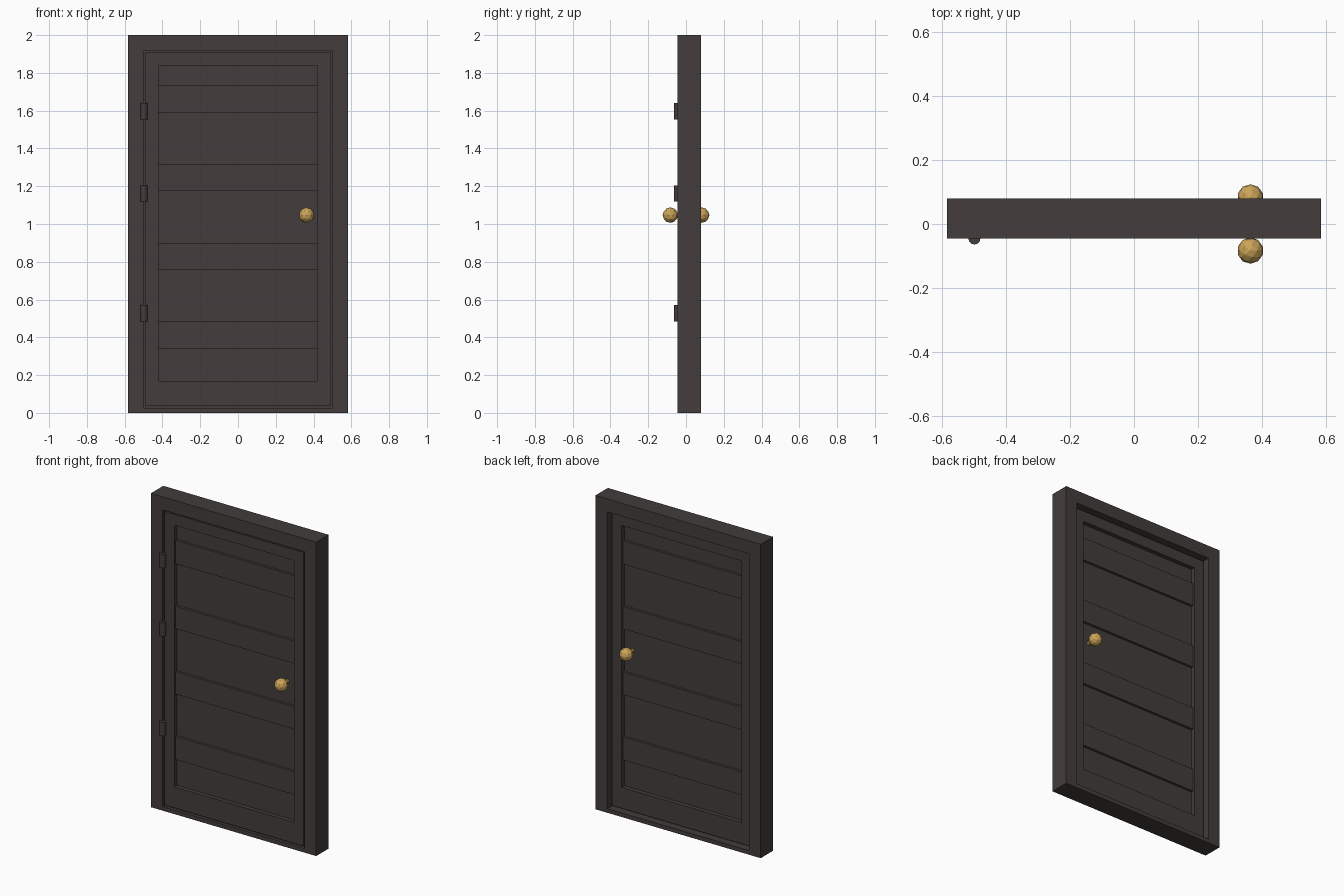
import bpy
import math

if "Cube" in bpy.data.objects:
    bpy.data.objects.remove(bpy.data.objects["Cube"])


def material(name, rgb):
    m = bpy.data.materials.new(name)
    m.diffuse_color = (*rgb, 1)
    m.use_nodes = True
    m.node_tree.nodes["Principled BSDF"].inputs["Base Color"].default_value = m.diffuse_color
    return m


DARK = material("dark brown", (0.056, 0.046, 0.045))
BRASS = material("brass", (0.60, 0.37, 0.10))


def mesh_object(name, verts, faces, mat):
    me = bpy.data.meshes.new(name)
    me.from_pydata(verts, [], faces)
    me.materials.append(mat)
    ob = bpy.data.objects.new(name, me)
    bpy.context.collection.objects.link(ob)
    return ob


def box(name, x0, x1, y0, y1, z0, z1, mat=DARK):
    v = [(x, y, z) for x in (x0, x1) for y in (y0, y1) for z in (z0, z1)]
    f = [(0, 1, 3, 2), (4, 6, 7, 5), (0, 4, 5, 1),
         (2, 3, 7, 6), (0, 2, 6, 4), (1, 5, 7, 3)]
    return mesh_object(name, v, f, mat)


def ring(name, outer, inner, y0, y1, mat=DARK):
    """Rectangular frame; outer and inner are (half width, z bottom, z top)."""
    v = []
    for y in (y0, y1):
        for w, a, b in (outer, inner):
            v += [(-w, y, a), (w, y, a), (w, y, b), (-w, y, b)]
    f = []
    for i in range(4):
        j = (i + 1) % 4
        f += [(i, j, 4 + j, 4 + i), (8 + j, 8 + i, 12 + i, 12 + j),
              (j, i, 8 + i, 8 + j), (4 + i, 4 + j, 12 + j, 12 + i)]
    return mesh_object(name, v, f, mat)


# Surrounding frame with a thin stop that closes the gap around the door
ring("door_frame", (0.583, 0, 2), (0.5, 0.026, 1.917), -0.045, 0.08)
ring("door_stop", (0.5, 0.026, 1.917), (0.49, 0.036, 1.907), -0.025, 0.03)

# Door leaf: outer stiles and rails, recessed panel, raised cross bars
ring("door_stiles", (0.49, 0.036, 1.907), (0.422, 0.17, 1.838), -0.039, 0.046)
box("door_panel", -0.422, 0.422, -0.012, 0.018, 0.17, 1.838)
for i, (z0, z1) in enumerate([(0.34, 0.487), (0.757, 0.9),
                              (1.175, 1.318), (1.588, 1.737)]):
    box(f"cross_bar_{i + 1}", -0.422, 0.422, -0.028, 0.034, z0, z1)

# Hinge barrels on the front
for i, z in enumerate((0.528, 1.162, 1.597)):
    bpy.ops.mesh.primitive_cylinder_add(vertices=12, radius=0.019, depth=0.086,
                                        location=(-0.498, -0.045, z))
    ob = bpy.context.object
    ob.name = f"hinge_{i + 1}"
    ob.data.materials.append(DARK)

# Round faceted knobs on both sides, each on a short stem
for side, s in (("front", -1), ("back", 1)):
    bpy.ops.mesh.primitive_ico_sphere_add(subdivisions=2, radius=0.041,
                                          location=(0.363, s * 0.083, 1.047))
    ob = bpy.context.object
    ob.name = f"{side}_knob"
    ob.data.materials.append(BRASS)
    bpy.ops.mesh.primitive_cylinder_add(vertices=10, radius=0.014, depth=0.05,
                                        location=(0.363, s * 0.045, 1.047),
                                        rotation=(math.pi / 2, 0, 0))
    ob = bpy.context.object
    ob.name = f"{side}_knob_stem"
    ob.data.materials.append(BRASS)
